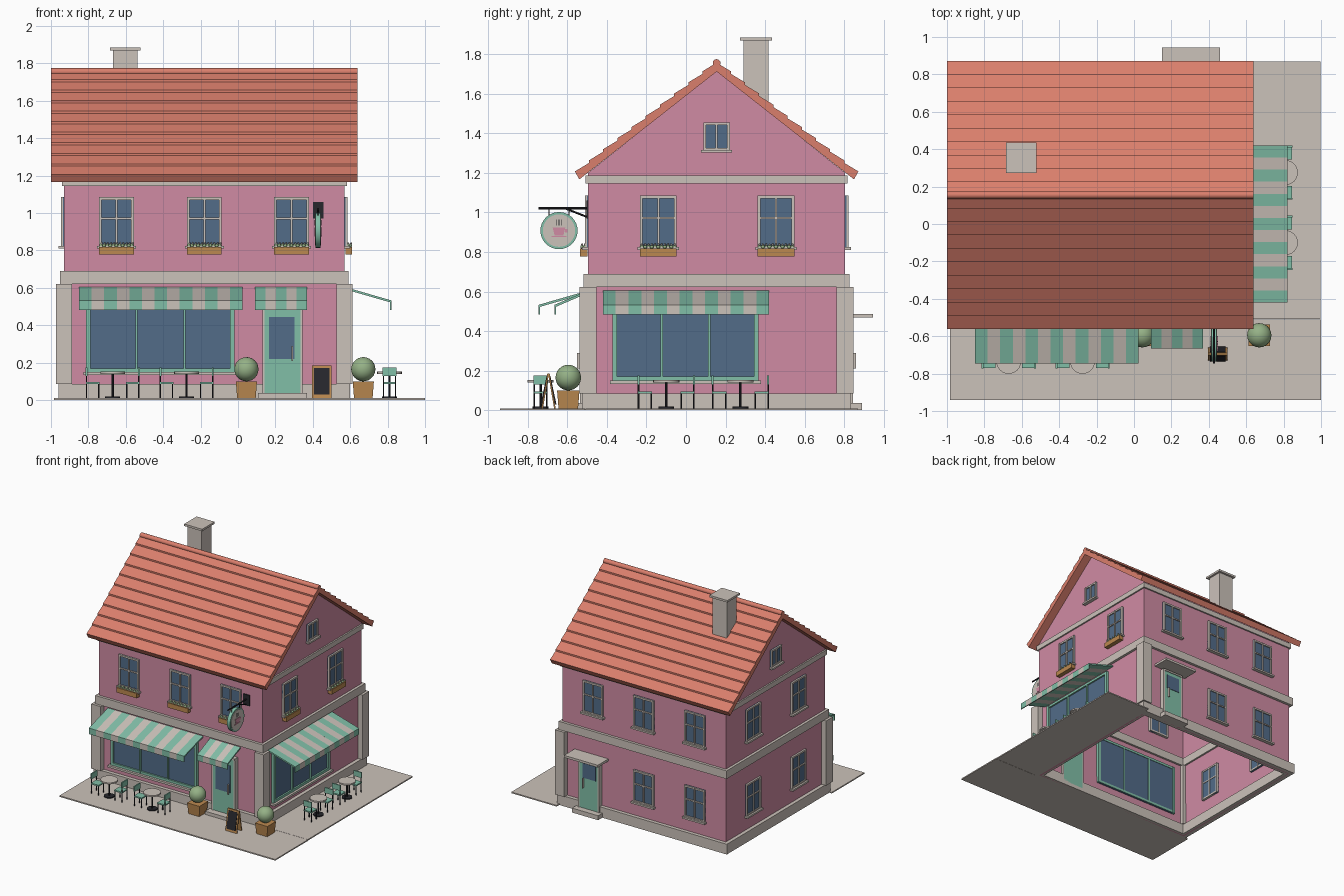
import bpy, bmesh, math
from mathutils import Matrix, Vector

cube = bpy.data.objects.get("Cube")
if cube:
    bpy.data.objects.remove(cube, do_unlink=True)

COLOURS = {
    "pink_plaster": (0.63, 0.26, 0.37), "pale_stone": (0.60, 0.54, 0.49),
    "roof_tile": (0.70, 0.21, 0.15), "window_glass": (0.085, 0.15, 0.25),
    "mint_paint": (0.22, 0.52, 0.39), "warm_wood": (0.50, 0.25, 0.08),
    "leaf_green": (0.30, 0.44, 0.24), "black_metal": (0.02, 0.02, 0.025)}
MATS = []
for label, rgb in COLOURS.items():
    m = bpy.data.materials.new(label)
    m.use_nodes = True
    m.diffuse_color = (*rgb, 1)
    m.node_tree.nodes["Principled BSDF"].inputs["Base Color"].default_value = (*rgb, 1)
    MATS.append(m)
PINK, STONE, TILE, GLASS, MINT, WOOD, LEAF, BLACK = range(len(MATS))

# Wall planes of the house
X0, X1, Y0, Y1 = -0.93, 0.57, -0.495, 0.805
RIDGE_Y = (Y0 + Y1) / 2


def on_wall(side, u, n, z):
    """u runs along the wall, n points outwards"""
    return Vector({"front": (u, Y0 - n, z), "back": (u, Y1 + n, z),
                   "left": (X0 - n, u, z), "right": (X1 + n, u, z)}[side])


class Part:
    """Collects simple solids into one named object"""
    def __init__(self, name):
        self.name, self.bm = name, bmesh.new()

    def prism(self, points, along, mat):
        bm = self.bm
        base = bm.faces.new([bm.verts.new(p) for p in points])
        out = bmesh.ops.extrude_face_region(bm, geom=[base], use_keep_orig=True)["geom"]
        verts = [g for g in out if isinstance(g, bmesh.types.BMVert)]
        bmesh.ops.translate(bm, verts=verts, vec=along)
        faces = {f for v in list(base.verts) + verts for f in v.link_faces}
        bmesh.ops.recalc_face_normals(bm, faces=list(faces))
        for f in faces:
            f.material_index = mat

    def box(self, lo, hi, mat):
        (a, b, c), (d, e, f) = lo, hi
        self.prism([(a, b, c), (d, b, c), (d, e, c), (a, e, c)], (0, 0, f - c), mat)

    def wall_box(self, side, u, n, z, mat):
        self.box(on_wall(side, u[0], n[0], z[0]), on_wall(side, u[1], n[1], z[1]), mat)

    def wall_prism(self, side, u, profile, mat):
        pts = [on_wall(side, u[0], n, z) for n, z in profile]
        self.prism(pts, on_wall(side, u[1], 0, 0) - on_wall(side, u[0], 0, 0), mat)

    def paint(self, verts, mat, smooth):
        for f in {f for v in verts for f in v.link_faces}:
            f.material_index = mat
            f.smooth = smooth and len(f.verts) < 5

    def tube(self, a, b, r, mat, sides=8, r2=None):
        a, b = Vector(a), Vector(b)
        turn = (b - a).to_track_quat("Z", "Y").to_matrix().to_4x4()
        geo = bmesh.ops.create_cone(
            self.bm, cap_ends=True, segments=sides, radius1=r, radius2=r if r2 is None else r2,
            depth=(b - a).length, matrix=Matrix.Translation((a + b) / 2) @ turn)
        self.paint(geo["verts"], mat, sides > 8)

    def ball(self, centre, r, mat, detail):
        geo = bmesh.ops.create_icosphere(self.bm, subdivisions=detail, radius=r,
                                         matrix=Matrix.Translation(centre))
        self.paint(geo["verts"], mat, True)

    def done(self):
        mesh = bpy.data.meshes.new(self.name)
        self.bm.to_mesh(mesh)
        self.bm.free()
        for m in MATS:
            mesh.materials.append(m)
        ob = bpy.data.objects.new(self.name, mesh)
        bpy.context.collection.objects.link(ob)
        return ob


# Hollow house walls with gables, open below and under the roof
p = Part("house_walls")
p.prism([(X0, Y0, 0), (X0, Y1, 0), (X0, Y1, 1.2), (X0, RIDGE_Y, 1.715), (X0, Y0, 1.2)],
        (X1 - X0, 0, 0), PINK)
bmesh.ops.delete(p.bm, geom=[f for f in p.bm.faces if abs(f.normal.z) > 0.1], context="FACES")
shell = p.done().modifiers.new("thickness", "SOLIDIFY")
shell.thickness, shell.offset = 0.02, -1

# Stone bands round the house
for name, z0, z1, out in (("plinth", 0, 0.085, 0.03), ("floor_band", 0.622, 0.69, 0.022),
                          ("eaves_band", 1.145, 1.187, 0.012)):
    p = Part(name)
    for side in ("front", "back"):
        p.wall_box(side, (X0 - out, X1 + out), (-0.03, out), (z0, z1), STONE)
    for side in ("left", "right"):
        p.wall_box(side, (Y0, Y1), (-0.03, out), (z0, z1), STONE)
    p.done()

# Corner pillars on the street sides
p = Part("corner_pillars")
for x, y in ((X0, Y0), (X1, Y0), (X1, Y1)):
    p.box((x - 0.043, y - 0.043, 0.085), (x + 0.043, y + 0.043, 0.622), STONE)
p.done()

# Roof: overlapping tile rows extruded along the ridge
def roof_z(v):
    return 1.757 - 0.785 * v

ROWS, EAVE = 10, 0.717
for name, s in (("roof_front", -1), ("roof_back", 1)):
    outline = [(0, roof_z(0))]
    for i in range(ROWS):
        a, b = EAVE * i / ROWS, EAVE * (i + 1) / ROWS
        outline += [(a, roof_z(a)), (b, roof_z(b) + 0.013)]
    outline += [(EAVE - 0.023, roof_z(EAVE - 0.023) - 0.045), (0, roof_z(0) - 0.045)]
    p = Part(name)
    p.prism([(-1, RIDGE_Y + s * v, z) for v, z in outline[1:]], (1.64, 0, 0), TILE)
    p.done()
p = Part("ridge_tile")
p.tube((-1, RIDGE_Y, 1.755), (0.64, RIDGE_Y, 1.755), 0.02, TILE, 12)
p.done()

p = Part("chimney")
p.box((-0.668, 0.29, 1.48), (-0.537, 0.417, 1.868), STONE)
p.box((-0.685, 0.272, 1.868), (-0.52, 0.435, 1.885), STONE)
p.done()


# Framed windows with sills and optional flower boxes
def window(side, u, z0, z1, w=0.093, flowers=False, cross=True):
    p = Part(side + "_window")
    t = 0.014
    p.wall_box(side, (u - w, u + w), (-0.03, 0.006), (z0, z1), GLASS)
    for a, b in ((u - w, u - w + t), (u + w - t, u + w), (u - 0.005, u + 0.005)):
        p.wall_box(side, (a, b), (-0.035, 0.016), (z0, z1), STONE)
    mid = z0 + (z1 - z0) * 0.57
    for a, b in ((z0, z0 + t), (z1 - t, z1)) + (((mid - 0.005, mid + 0.005),) if cross else ()):
        p.wall_box(side, (u - w, u + w), (-0.034, 0.015), (a, b), STONE)
    p.wall_box(side, (u - w - 0.011, u + w + 0.011), (0, 0.03), (z0 - 0.01, z0 + 0.004), STONE)
    p.done()
    if flowers:
        p = Part(side + "_flower_box")
        p.wall_box(side, (u - w, u + w), (0.004, 0.04), (z0 - 0.042, z0 - 0.002), WOOD)
        for i in range(11):
            spot = on_wall(side, u + (i - 5) * 0.0165, 0.016 + 0.014 * (i % 2), z0 + 0.006)
            p.ball(spot, 0.011, LEAF, 1)
            p.ball(spot + Vector((0.004, 0, 0.012)), 0.006, STONE, 1)
        p.done()


COLUMNS, BAYS = (-0.65, -0.18, 0.286), (-0.14, 0.455)
for side, spots in (("front", COLUMNS), ("back", COLUMNS), ("left", BAYS), ("right", BAYS)):
    for u in spots:
        window(side, u, 0.82, 1.085, flowers=side in ("front", "right"))
for side, spots in (("back", COLUMNS[:2]), ("left", BAYS)):
    for u in spots:
        window(side, u, 0.2, 0.465)
for side in ("left", "right"):
    window(side, RIDGE_Y, 1.312, 1.455, w=0.067, cross=False)


# Shop windows, three panes each
def shop_window(side, u0, u1):
    p = Part(side + "_shop_window")
    p.wall_box(side, (u0, u1), (-0.03, 0.008), (0.15, 0.57), GLASS)
    for i in range(4):
        c, t = u0 + (u1 - u0) * i / 3, 0.012 if i in (0, 3) else 0.006
        p.wall_box(side, (c - t, c + t), (-0.035, 0.022), (0.15, 0.57), MINT)
    for z in (0.15, 0.55):
        p.wall_box(side, (u0, u1), (-0.034, 0.021), (z, z + 0.02), MINT)
    p.wall_box(side, (u0 - 0.025, u1 + 0.025), (0, 0.04), (0.133, 0.15), STONE)
    p.done()


shop_window("front", -0.8, -0.03)
shop_window("right", -0.36, 0.355)


# Striped awnings with a hanging valance
def awning(name, side, u0, u1, depth, stripes):
    p = Part(name)
    profile = [(0, 0.605), (depth, 0.533), (depth, 0.483), (depth - 0.008, 0.483),
               (depth - 0.008, 0.523), (0, 0.593)]
    step = (u1 - u0) / stripes
    for i in range(stripes):
        p.wall_prism(side, (u0 + i * step, u0 + (i + 1) * step), profile, STONE if i % 2 else MINT)
    p.done()


awning("front_awning", "front", -0.85, 0.025, 0.25, 13)
awning("door_awning", "front", 0.09, 0.37, 0.17, 5)
awning("right_awning", "right", -0.42, 0.42, 0.25, 13)


# Doors with step, glass and handle
def door(name, side, c, w, top, glass_z, step_out):
    p = Part(name)
    p.wall_box(side, (c - w, c + w), (-0.03, 0.035), (0.03, top), MINT)
    for s in (-1, 1):
        p.wall_box(side, (c + s * w, c + s * (w + 0.012)), (-0.03, 0.04), (0.03, top), STONE)
    p.wall_box(side, (c - w - 0.012, c + w + 0.012), (-0.03, 0.041), (top, top + 0.014), STONE)
    p.wall_box(side, (c - w * 0.75, c + w * 0.68), (0.03, 0.039), glass_z, GLASS)
    p.wall_box(side, (c + w * 0.5, c + w * 0.58), (0.039, 0.055), (0.21, 0.29), STONE)
    p.wall_box(side, (c - w - 0.035, c + w + 0.035), (0, step_out), (0, 0.037), STONE)
    p.done()


door("front_door", "front", 0.238, 0.095, 0.5, (0.22, 0.445), 0.09)
door("back_door", "back", 0.305, 0.085, 0.44, (0.29, 0.41), 0.085)
p = Part("back_door_canopy")
p.wall_box("back", (0.15, 0.46), (0, 0.14), (0.468, 0.487), STONE)
p.done()

# Pavement on the two street sides
p = Part("pavement")
p.box((-0.984, -0.94, 0), (1, -0.51, 0.01), STONE)
p.box((X1 + 0.01, -0.508, 0), (0.997, 0.87, 0.01), STONE)
p.done()


# Cafe tables, each with two chairs facing it
def cafe_set(name, centre, axis):
    along = Vector((1, 0, 0)) if axis == "x" else Vector((0, 1, 0))
    across, base = Vector((along.y, along.x, 0)), Vector((*centre, 0))

    def at(a, b, z):
        return base + along * a + across * b + Vector((0, 0, z))
    p = Part(name + "_table")
    p.tube(at(0, 0, 0.14), at(0, 0, 0.152), 0.066, STONE, 24)
    p.tube(at(0, 0, 0.01), at(0, 0, 0.14), 0.006, BLACK)
    p.tube(at(0, 0, 0.01), at(0, 0, 0.018), 0.04, BLACK, 16)
    p.done()
    for s in (-1, 1):
        p = Part(name + "_chair")
        p.box(at(s * 0.107 - 0.036, -0.036, 0.085), at(s * 0.107 + 0.036, 0.036, 0.096), MINT)
        for b in (-0.032, 0.032):
            p.tube(at(s * 0.075, b, 0.01), at(s * 0.075, b, 0.085), 0.004, BLACK, 6)
            p.tube(at(s * 0.14, b, 0.01), at(s * 0.14, b, 0.16), 0.004, BLACK, 6)
        p.box(at(s * 0.14 - 0.005, -0.037, 0.13), at(s * 0.14 + 0.005, 0.037, 0.175), MINT)
        p.done()


for i, x in enumerate((-0.67, -0.275)):
    cafe_set(f"front_cafe_{i + 1}", (x, -0.735), "x")
for i, y in enumerate((-0.1, 0.275)):
    cafe_set(f"right_cafe_{i + 1}", (0.81, y), "y")

# Potted bushes
for x in (0.045, 0.67):
    p = Part("planter")
    p.tube((x, -0.595, 0.01), (x, -0.595, 0.1), 0.07, WOOD, 4, 0.08)
    bmesh.ops.rotate(p.bm, verts=p.bm.verts, cent=(x, -0.595, 0),
                     matrix=Matrix.Rotation(math.pi / 4, 3, "Z"))
    p.ball((x, -0.595, 0.165), 0.065, LEAF, 3)
    p.done()

# Folding menu board
p = Part("menu_board")
for s in (-1, 1):
    for x0, x1, z0, out, mat in ((0.395, 0.5, 0.01, 0, WOOD), (0.407, 0.488, 0.03, 0.004, BLACK)):
        foot, top = -0.695 + s * (0.036 + out), -0.695 + s * (0.006 + out)
        z1 = 0.185 if mat == WOOD else 0.172
        p.prism([(x0, foot, z0), (x0, top, z1), (x0, top - s * 0.008, z1),
                 (x0, foot - s * 0.008, z0)], (x1 - x0, 0, 0), mat)
p.done()

# Hanging sign with a cup on both faces
SX, SY, SZ = 0.428, -0.642, 0.908
p = Part("sign_bracket")
p.box((0.40, Y0 - 0.008, 0.97), (0.456, Y0, 1.06), BLACK)
p.tube((SX, -0.745, 1.022), (SX, Y0, 1.022), 0.006, BLACK)
p.tube((SX, -0.61, 1.02), (SX, Y0, 0.975), 0.005, BLACK)
for dy in (-0.05, 0.05):
    p.tube((SX, SY + dy, 0.98), (SX, SY + dy, 1.02), 0.003, BLACK, 6)
p.done()
p = Part("round_sign")
p.tube((SX - 0.014, SY, SZ), (SX + 0.014, SY, SZ), 0.094, MINT, 32)
p.tube((SX - 0.017, SY, SZ), (SX + 0.017, SY, SZ), 0.082, STONE, 32)
p.done()
p = Part("sign_cup")
cup = [(-0.032, 0.015), (0.032, 0.015), (0.022, -0.024), (-0.022, -0.024)]
p.prism([(SX - 0.02, SY + a, SZ + b) for a, b in cup], (0.04, 0, 0), PINK)
p.box((SX - 0.02, SY + 0.03, SZ - 0.01), (SX + 0.02, SY + 0.042, SZ + 0.008), PINK)
p.box((SX - 0.02, SY - 0.038, SZ - 0.032), (SX + 0.02, SY + 0.038, SZ - 0.026), PINK)
for a in (-0.014, 0, 0.014):
    p.box((SX - 0.019, SY + a - 0.002, SZ + 0.026), (SX + 0.019, SY + a + 0.002, SZ + 0.056), BLACK)
p.done()
